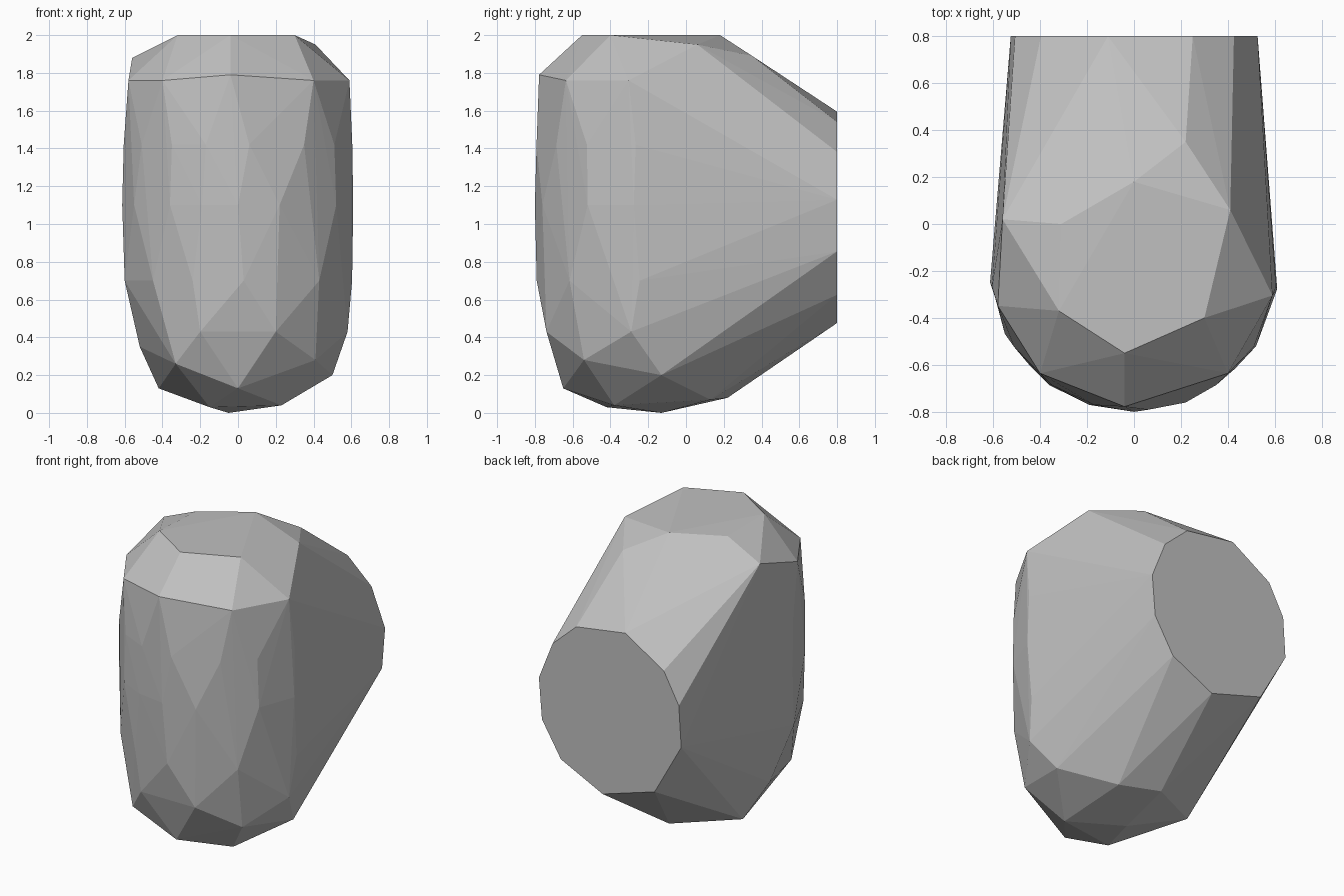
import bpy
import bmesh
from math import sin, cos, radians, sqrt

default_cube = bpy.data.objects.get("Cube")
if default_cube:
    bpy.data.objects.remove(default_cube, do_unlink=True)

# Single stone grey material
stone_grey = bpy.data.materials.new("stone_grey")
stone_grey.use_nodes = True
grey = (0.53, 0.53, 0.53, 1)
stone_grey.diffuse_color = grey
shader = stone_grey.node_tree.nodes["Principled BSDF"]
shader.inputs["Base Color"].default_value = grey
shader.inputs["Roughness"].default_value = 0.9

points = []


def belly_point(x, z, scale):
    """Place a corner on the rounded front wall, an ellipse in plan."""
    half_width, half_depth, centre_y = 0.615, 0.6, -0.2
    ratio = x / (half_width * scale)
    depth = half_depth * scale * sqrt(max(0, 1 - ratio * ratio))
    points.append((x, centre_y - depth, z))


def belly_row(z, scale, positions):
    for x in positions:
        belly_point(x, z, scale)


# Front wall: rows of corners from shoulder to foot
belly_row(1.76, 0.975, (-0.58, -0.4, 0.4, 0.59))
belly_row(1.79, 0.965, (-0.04,))
belly_row(1.42, 0.99, (-0.605, -0.51, -0.35, -0.17, 0.06, 0.35, 0.51, 0.605))
belly_row(1.1, 1.0, (-0.613, -0.55, -0.36, -0.19, 0, 0.22, 0.52, 0.61))
belly_row(0.7, 0.985, (-0.6, -0.45, -0.24, 0.03, 0.43, 0.604))
belly_row(0.43, 0.955, (-0.2, 0.2, 0.58))

# Crown: nearly flat top with a bevelled rear edge
points += [
    (-0.32, -0.37, 2), (-0.04, -0.55, 2), (0.3, -0.4, 2),
    (0, 0.18, 2), (-0.31, 0, 1.99), (0.41, 0.06, 1.95),
    (0.22, 0.35, 1.89), (-0.56, 0.02, 1.88),
]

# Foot: blunt faceted underside
points += [
    (0, -0.65, 0.13), (-0.33, -0.64, 0.26), (0.41, -0.54, 0.28),
    (0.5, -0.13, 0.2), (-0.52, -0.14, 0.35), (-0.42, 0, 0.13),
    (-0.05, -0.13, 0), (-0.15, -0.42, 0.03), (0.23, -0.38, 0.04),
    (0.23, 0.13, 0.07), (-0.03, 0.22, 0.08),
]

# Rear: flat upright cut with an uneven oval outline
for angle in (9, 37, 62, 102, 138, 162, 190, 232, 276, 313, 341):
    turn = radians(angle)
    points.append((0.533 * cos(turn), 0.8, 1.04 + 0.567 * sin(turn)))

# Wrap the corners into one faceted convex stone
bm = bmesh.new()
for point in points:
    bm.verts.new(point)
hull = bmesh.ops.convex_hull(bm, input=bm.verts[:])
unused = [item for item in hull["geom_interior"] + hull["geom_unused"]
          if isinstance(item, bmesh.types.BMVert)]
bmesh.ops.delete(bm, geom=list(set(unused)), context="VERTS")
bmesh.ops.dissolve_limit(bm, angle_limit=radians(1),
                         verts=bm.verts[:], edges=bm.edges[:])
bmesh.ops.recalc_face_normals(bm, faces=bm.faces[:])
for face in bm.faces:
    face.smooth = False

mesh = bpy.data.meshes.new("faceted_stone")
bm.to_mesh(mesh)
bm.free()
mesh.materials.append(stone_grey)
stone = bpy.data.objects.new("faceted_stone", mesh)
bpy.context.collection.objects.link(stone)
